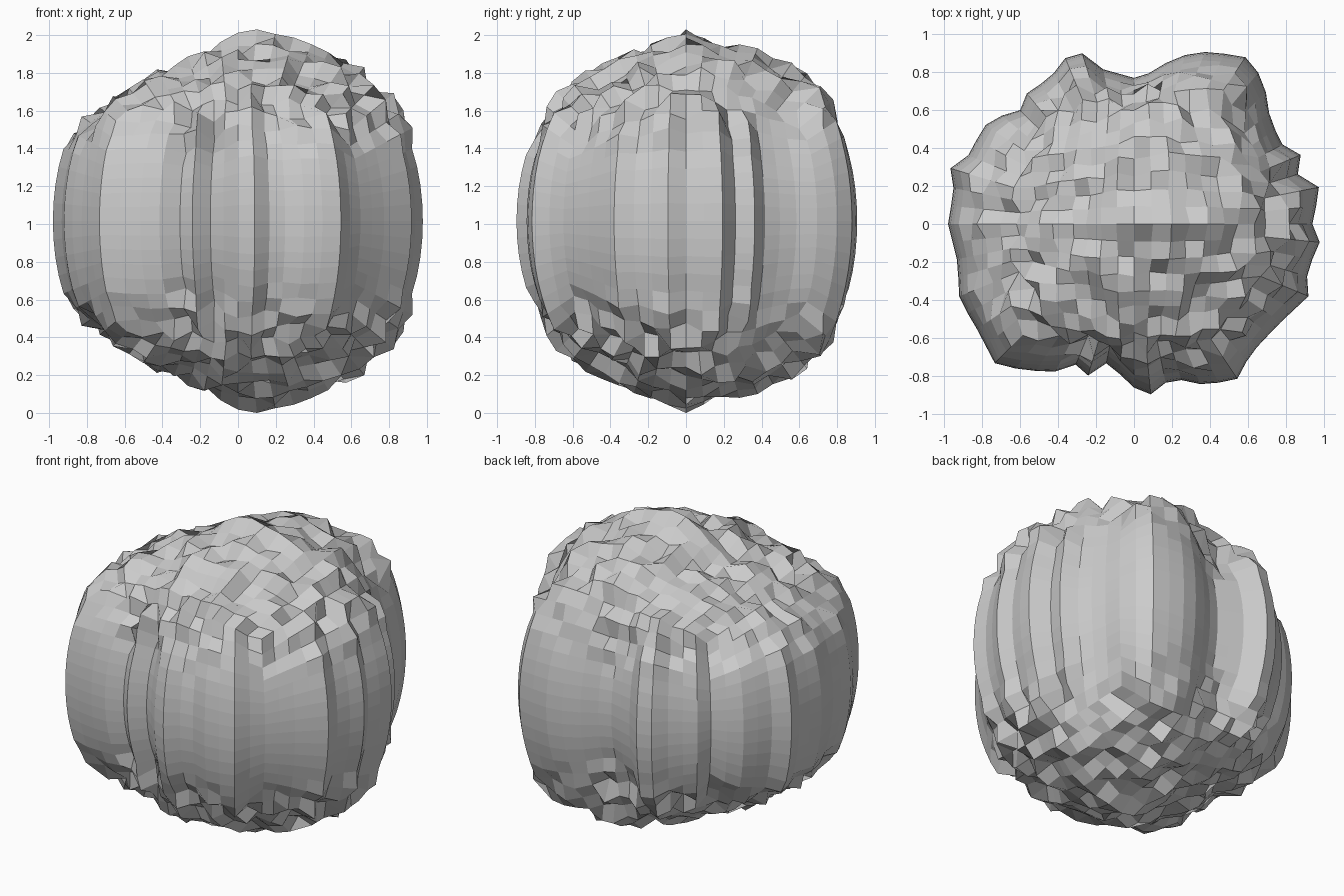
import bpy
import bmesh
import math
import random
from mathutils import Vector

random.seed(11)
default_cube = bpy.data.objects.get("Cube")
if default_cube:
    bpy.data.objects.remove(default_cube, do_unlink=True)

# Ridge outline around the equator, in hundredths of a unit
OUTLINE = [
    (94, 0), (98, 19), (85, 27), (88, 37), (78, 42), (71, 57), (72, 64),
    (66, 77), (64, 87), (40, 91), (20, 88), (13, 81), (0, 77), (-18, 82),
    (-27, 90), (-35, 89), (-45, 76), (-56, 70), (-60, 60), (-68, 58),
    (-82, 50), (-84, 38), (-97, 31), (-95, 18), (-98, 0), (-93, -20),
    (-92, -40), (-84, -53), (-73, -74), (-58, -77), (-42, -78), (-32, -73),
    (-24, -80), (-14, -73), (3, -89), (11, -90), (19, -81), (38, -85),
    (57, -81), (60, -70), (76, -53), (92, -38), (91, -25), (98, -10),
]
MEAN_RADIUS = 0.92

# Swellings and hollows of the top and bottom: direction, amount, tightness
SWELLS = [
    ((1, 1, 2.2), 0.04, 12),
    ((-1, 1, 2.2), -0.10, 12),
    ((-1, -1, 2.2), -0.02, 12),
    ((1, -1, 2.2), -0.02, 12),
    ((-1, 0, 1), -0.05, 12),
    ((1, 0, 1), 0.04, 12),
    ((0, -1, 1.1), -0.02, 12),
    ((0, 1, 1), 0.02, 12),
    ((0, 0, 1), 0.09, 120),
    ((0.2, -0.1, 1), 0.06, 120),
]


def smoothstep(low, high, value):
    t = min(max((value - low) / (high - low), 0), 1)
    return t * t * (3 - 2 * t)


def ridge_radius(angle):
    """Radius where a ray at this angle crosses the outline."""
    ray = Vector((math.cos(angle), math.sin(angle)))
    best = 0
    for i, point in enumerate(OUTLINE):
        a = Vector(point) / 100
        edge = Vector(OUTLINE[(i + 1) % len(OUTLINE)]) / 100 - a
        det = ray.cross(edge)
        if abs(det) < 1e-6:
            continue
        distance = a.cross(edge) / det
        along = a.cross(ray) / det
        if distance > 0 and -0.001 <= along <= 1.001:
            best = max(best, distance)
    return best or MEAN_RADIUS


def swell(direction):
    """Sum of the broad swellings, the same above and below the equator."""
    upper = Vector((direction.x, direction.y, abs(direction.z)))
    return sum(amount * math.exp((upper.dot(Vector(centre).normalized()) - 1) * tight)
               for centre, amount, tight in SWELLS)


# Evenly divided cube, rounded into a ball
bm = bmesh.new()
bmesh.ops.create_cube(bm, size=2)
bmesh.ops.subdivide_edges(bm, edges=bm.edges[:], cuts=15, use_grid_fill=True)

# Upright ridges on the sides, random bumps on the mirrored top and bottom
bumps = {(0, 0, 1): 0}
for vert in bm.verts:
    key = (round(vert.co.x, 3), round(vert.co.y, 3), round(abs(vert.co.z), 3))
    if key not in bumps:
        bumps[key] = random.uniform(-1, 1)
    direction = Vector([math.tan(c * math.pi / 4) for c in vert.co]).normalized()
    height = abs(direction.z)
    ridge = ridge_radius(math.atan2(direction.y, direction.x))
    radius = ridge + (MEAN_RADIUS - ridge) * smoothstep(0.42, 0.85, height)
    rough = smoothstep(0.36, 0.55, height)
    radius += rough * (0.05 * bumps[key] + swell(direction))
    latitude = math.asin(min(height, 1))
    radius *= 1 + 0.04 * math.sin(2 * latitude) ** 2
    vert.co = direction * radius

# Stand on the ground
lowest = min(v.co.z for v in bm.verts)
bmesh.ops.translate(bm, verts=bm.verts[:], vec=(0, 0, -lowest))
bmesh.ops.recalc_face_normals(bm, faces=bm.faces[:])

mesh = bpy.data.meshes.new("boulder")
bm.to_mesh(mesh)
bm.free()
boulder = bpy.data.objects.new("boulder", mesh)
bpy.context.collection.objects.link(boulder)

# Plain grey stone
stone = bpy.data.materials.new("grey_stone")
stone.use_nodes = True
grey = (0.6, 0.6, 0.6, 1)
stone.diffuse_color = grey
stone.node_tree.nodes["Principled BSDF"].inputs["Base Color"].default_value = grey
mesh.materials.append(stone)
